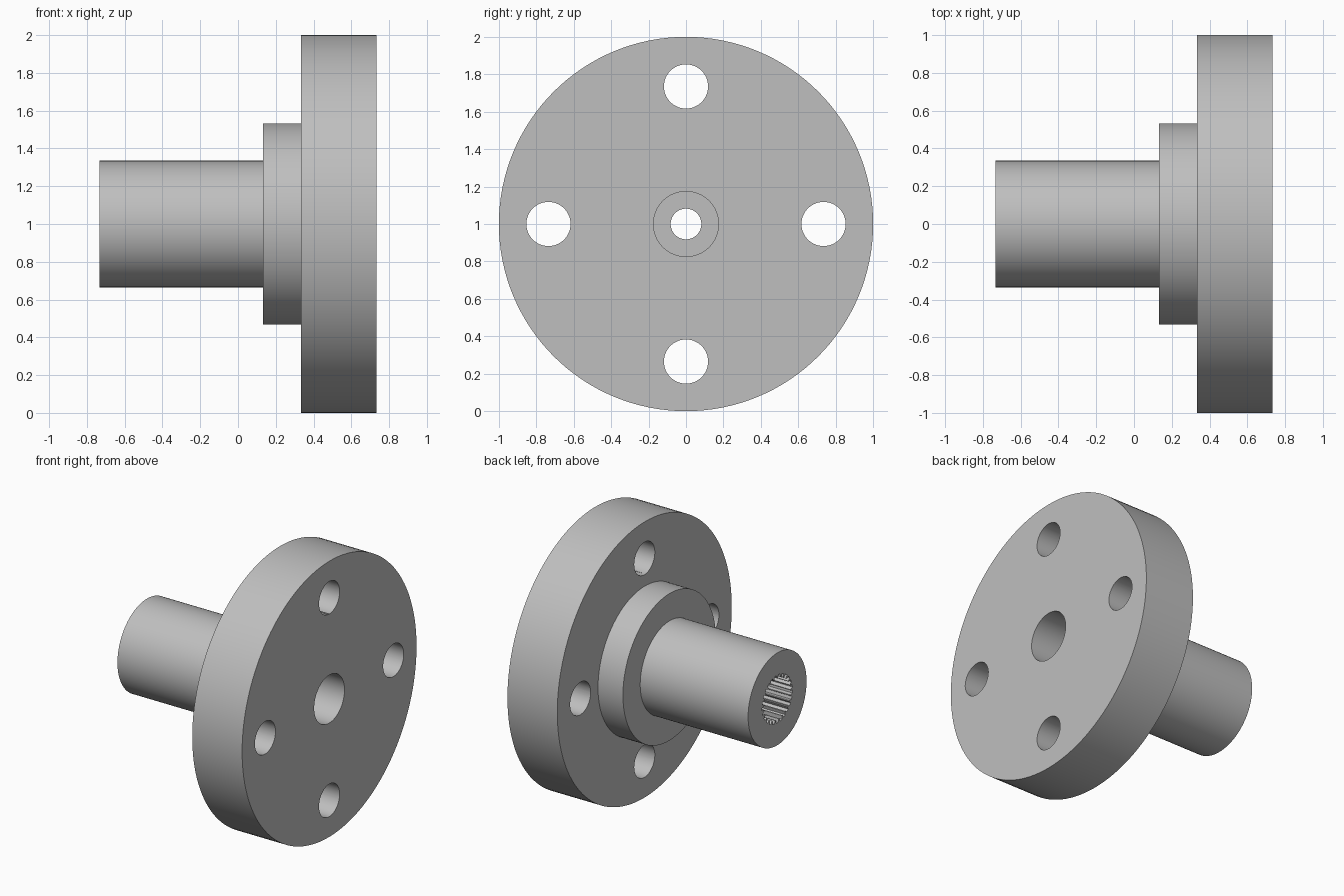
import bpy
import bmesh
from math import cos, sin, pi, radians
from mathutils import Matrix, Vector

if "Cube" in bpy.data.objects:
    bpy.data.objects.remove(bpy.data.objects["Cube"])

AXIS_Z = 1.0
LEFT, COLLAR, FLANGE, RIGHT = -0.733, 0.133, 0.333, 0.733
BORE, SCREW = 0.174, 0.082
BOLT_RING, BOLT = 0.735, 0.118
TEETH = 25

steel = bpy.data.materials.new("grey steel")
steel.use_nodes = True
colour = (0.52, 0.52, 0.52, 1)
steel.diffuse_color = colour
steel.node_tree.nodes["Principled BSDF"].inputs["Base Color"].default_value = colour


def make_object(name, bm):
    bmesh.ops.recalc_face_normals(bm, faces=bm.faces[:])
    mesh = bpy.data.meshes.new(name)
    bm.to_mesh(mesh)
    bm.free()
    mesh.materials.append(steel)
    ob = bpy.data.objects.new(name, mesh)
    bpy.context.collection.objects.link(ob)
    return ob


def lathe(name, profile, steps=128):
    """Revolve a closed (x, radius) outline around the hub axis."""
    bm = bmesh.new()
    verts = [bm.verts.new((x, 0, AXIS_Z + r)) for x, r in profile]
    edges = [bm.edges.new((v, verts[i - 1])) for i, v in enumerate(verts)]
    bmesh.ops.spin(bm, geom=verts + edges, cent=(0, 0, AXIS_Z), axis=(1, 0, 0),
                   angle=2 * pi, steps=steps, use_merge=True)
    bmesh.ops.remove_doubles(bm, verts=bm.verts[:], dist=1e-5)
    return make_object(name, bm)


def prism(name, outline, x0, x1):
    """Extrude a (y, z) outline along x."""
    bm = bmesh.new()
    face = bm.faces.new([bm.verts.new((x0, y, z)) for y, z in outline])
    grown = bmesh.ops.extrude_face_region(bm, geom=[face])["geom"]
    moved = [v for v in grown if isinstance(v, bmesh.types.BMVert)]
    bmesh.ops.translate(bm, verts=moved, vec=(x1 - x0, 0, 0))
    return make_object(name, bm)


def polar(r, a, y=0, z=AXIS_Z):
    return y + r * sin(a), z + r * cos(a)


# Shaft, collar and flange, with a screw hole and a counterbore in the flange
hub = lathe("flanged_hub", [
    (LEFT, SCREW), (LEFT, 0.335), (COLLAR, 0.335), (COLLAR, 0.533),
    (FLANGE, 0.533), (FLANGE, 1.0), (RIGHT, 1.0), (RIGHT, BORE),
    (FLANGE, BORE), (FLANGE, SCREW)])

# Toothed socket in the shaft end
pitch = 2 * pi / TEETH
spline = [polar(r, (i + f) * pitch) for i in range(TEETH)
          for f, r in ((0.05, 0.15), (0.25, BORE), (0.7, BORE), (0.9, 0.15))]
cutters = [prism("spline_cutter", spline, LEFT - 0.1, COLLAR)]

# Four bolt holes
for k in range(4):
    y, z = polar(BOLT_RING, k * pi / 2)
    circle = [polar(BOLT, 2 * pi * i / 64, y, z) for i in range(64)]
    cutters.append(prism("bolt_hole_cutter", circle, FLANGE - 0.1, RIGHT + 0.1))

bpy.ops.object.select_all(action="DESELECT")
bpy.context.view_layer.objects.active = hub
hub.select_set(True)
for cutter in cutters:
    cutter.hide_render = True
    cut = hub.modifiers.new("cut", "BOOLEAN")
    cut.operation = "DIFFERENCE"
    cut.solver = "EXACT"
    cut.object = cutter
    bpy.ops.object.modifier_apply(modifier=cut.name)
    bpy.data.objects.remove(cutter)

bpy.ops.object.shade_smooth_by_angle(angle=radians(25))
